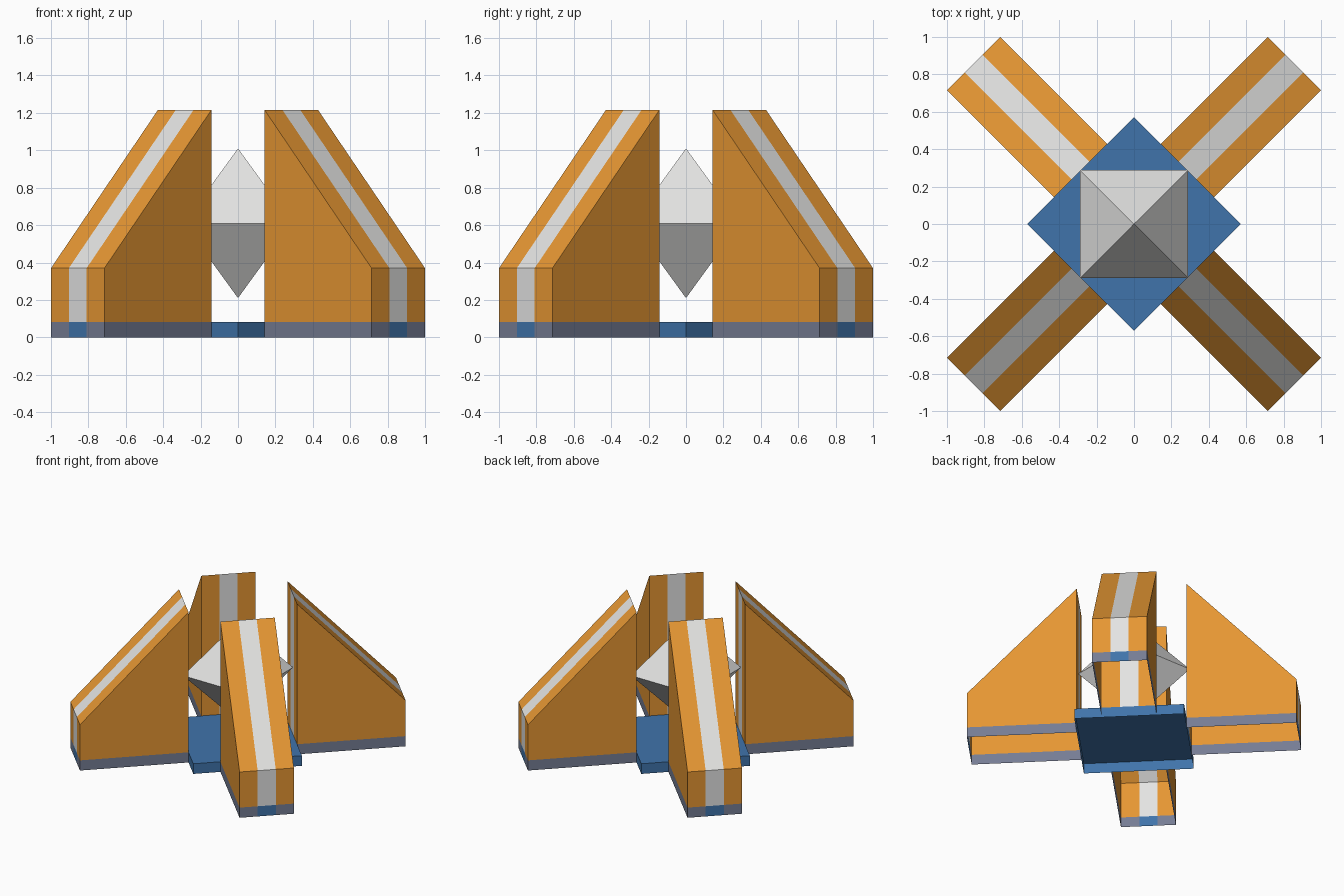
import bpy, bmesh, math
from mathutils import Matrix

if "Cube" in bpy.data.objects:
    bpy.data.objects.remove(bpy.data.objects["Cube"])


def material(name, rgb):
    m = bpy.data.materials.new(name)
    lin = [c / 12.92 if c <= 0.04045 else ((c + 0.055) / 1.055) ** 2.4 for c in rgb]
    m.diffuse_color = (*lin, 1)
    m.use_nodes = True
    m.node_tree.nodes["Principled BSDF"].inputs["Base Color"].default_value = m.diffuse_color
    return m


ORANGE = material("orange", (0.90, 0.59, 0.20))
WHITE = material("off_white", (0.89, 0.89, 0.885))
BLUE = material("blue", (0.25, 0.455, 0.67))
SLATE = material("slate_grey", (0.46, 0.49, 0.58))

BAND = 0.082      # height of the bottom band and of the base
INNER, OUTER = 0.404, 1.212
HALF = 0.202      # half thickness of a fin


def finish(name, bm, mats):
    mesh = bpy.data.meshes.new(name)
    bm.to_mesh(mesh)
    bm.free()
    for m in mats:
        mesh.materials.append(m)
    obj = bpy.data.objects.new(name, mesh)
    bpy.context.collection.objects.link(obj)
    return obj


def drop_faces(bm, rule):
    bad = [f for f in bm.faces if rule(f.calc_center_median())]
    bmesh.ops.delete(bm, geom=bad, context='FACES')


def make_fin(name, angle):
    bm = bmesh.new()
    profile = [(INNER, 0), (OUTER, 0), (OUTER, 0.37), (INNER, 1.215)]
    face = bm.faces.new([bm.verts.new((r, -HALF, z)) for r, z in profile])
    ext = bmesh.ops.extrude_face_region(bm, geom=[face])
    verts = [v for v in ext["geom"] if isinstance(v, bmesh.types.BMVert)]
    bmesh.ops.translate(bm, verts=verts, vec=(0, 2 * HALF, 0))
    bmesh.ops.recalc_face_normals(bm, faces=bm.faces[:])
    # cut the centre stripe and the bottom band
    for co, no in (((0, -HALF / 3, 0), (0, 1, 0)),
                   ((0, HALF / 3, 0), (0, 1, 0)),
                   ((0, 0, BAND), (0, 0, 1))):
        bmesh.ops.bisect_plane(bm, geom=bm.verts[:] + bm.edges[:] + bm.faces[:],
                               plane_co=co, plane_no=no)
    # open underside; the base closes the lowest part of the inner end
    drop_faces(bm, lambda c: c.z < 0.001 or (c.z < BAND and c.x < INNER + 0.001))
    for f in bm.faces:
        c = f.calc_center_median()
        stripe, low = abs(c.y) < HALF / 3, c.z < BAND
        f.material_index = (2 if stripe else 3) if low else (1 if stripe else 0)
    bm.transform(Matrix.Rotation(angle, 4, 'Z'))
    finish(name, bm, (ORANGE, WHITE, BLUE, SLATE))


# four diagonal fins
for i in range(4):
    make_fin(f"fin_{i + 1}", math.radians(45 + 90 * i))

# diamond base plate, open underneath
bm = bmesh.new()
bmesh.ops.create_cube(bm, size=1)
bm.transform(Matrix.Rotation(math.radians(45), 4, 'Z')
             @ Matrix.Diagonal((2 * INNER, 2 * INNER, BAND, 1)))
bmesh.ops.translate(bm, verts=bm.verts[:], vec=(0, 0, BAND / 2))
drop_faces(bm, lambda c: c.z < 0.001)
finish("base_plate", bm, (BLUE,))

# floating eight-sided crystal
bm = bmesh.new()
h, mid = 0.29, 0.61
ring = [bm.verts.new((x, y, mid)) for x, y in ((-h, -h), (h, -h), (h, h), (-h, h))]
for tip_z in (1.01, 0.21):
    tip = bm.verts.new((0, 0, tip_z))
    for i in range(4):
        bm.faces.new((ring[i], ring[(i + 1) % 4], tip))
bmesh.ops.recalc_face_normals(bm, faces=bm.faces[:])
finish("crystal", bm, (WHITE,))
